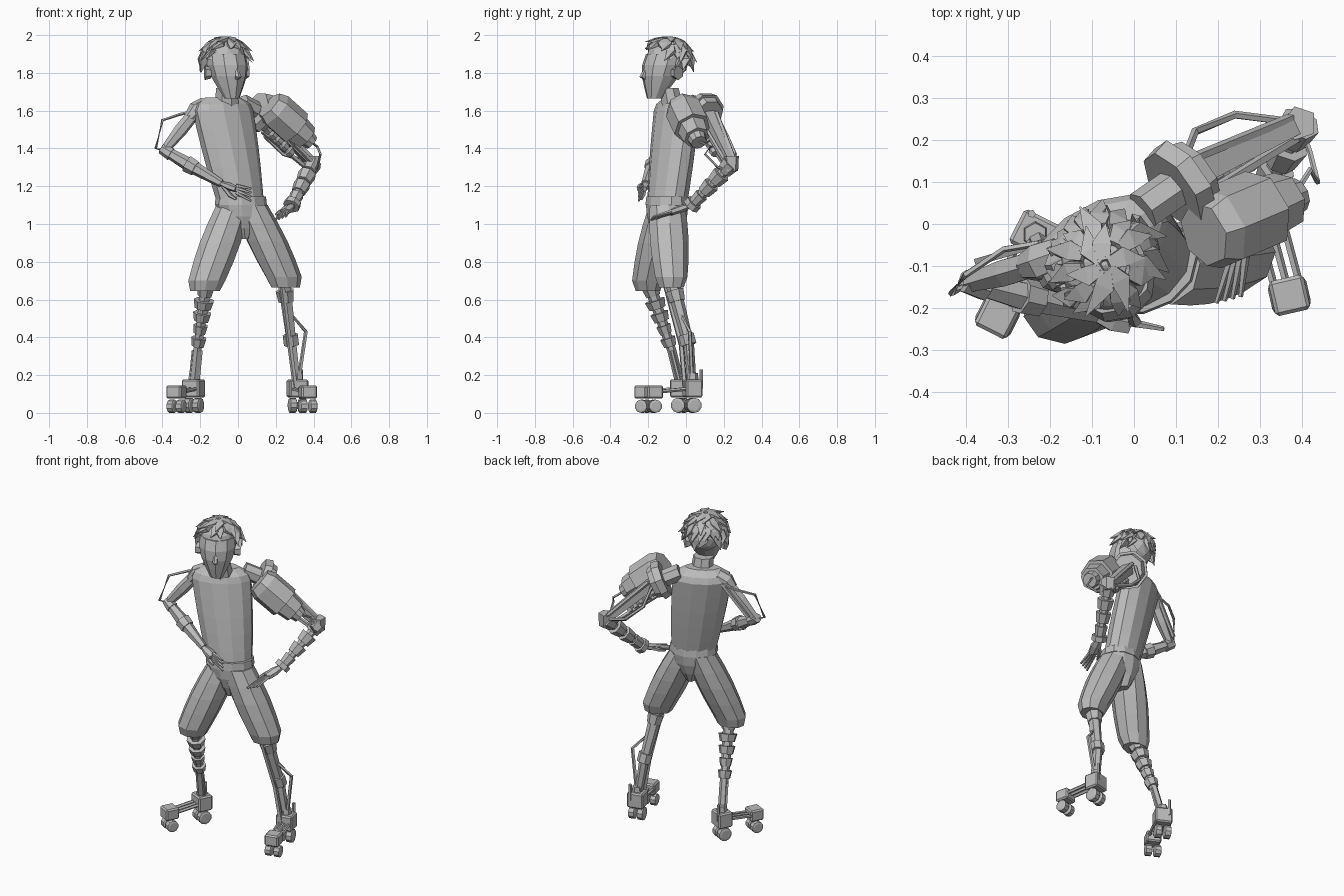
import bpy, bmesh, math, random
from mathutils import Vector, Matrix

if "Cube" in bpy.data.objects:
    bpy.data.objects.remove(bpy.data.objects["Cube"])
random.seed(4)
grey = bpy.data.materials.new("plain_grey")
grey.use_nodes = True
grey.diffuse_color = (.5, .5, .5, 1)
grey.node_tree.nodes["Principled BSDF"].inputs["Base Color"].default_value = grey.diffuse_color


def finish(name, bm):
    bmesh.ops.recalc_face_normals(bm, faces=bm.faces)
    mesh = bpy.data.meshes.new(name)
    bm.to_mesh(mesh)
    bm.free()
    mesh.materials.append(grey)
    obj = bpy.data.objects.new(name, mesh)
    bpy.context.collection.objects.link(obj)
    return obj


def skin(bm, rings):
    """Bridge rings of points and cap both ends."""
    loops = [[bm.verts.new(point) for point in ring] for ring in rings]
    count = len(loops[0])
    for lower, upper in zip(loops, loops[1:]):
        for i in range(count):
            j = (i + 1) % count
            bm.faces.new((lower[i], lower[j], upper[j], upper[i]))
    bm.faces.new(loops[0][::-1])
    bm.faces.new(loops[-1])


def circle(sides):
    angles = [math.tau * (i + .5) / sides for i in range(sides)]
    return [(math.cos(angle), math.sin(angle)) for angle in angles]


def turned(degrees):
    return Matrix.Rotation(math.radians(degrees), 3, "Z")


def stack(name, low, high, low_size, high_size, bulge=0, yaw=0, steps=4, sides=10):
    """Level ovals blended from a low to a high one, swelling midway."""
    bm = bmesh.new()
    rings = []
    for step in range(steps + 1):
        t = step / steps
        centre = Vector(low).lerp(Vector(high), t)
        size = Vector(low_size).lerp(Vector(high_size), t) * (1 + bulge * math.sin(math.pi * t))
        rings.append([centre + turned(yaw) @ Vector((size.x * c, size.y * s, 0)) for c, s in circle(sides)])
    skin(bm, rings)
    return finish(name, bm)


def add_tube(bm, points, radii, sides=6, flat=1):
    points = [Vector(point) for point in points]
    if not isinstance(radii, tuple):
        radii = [radii] * len(points)
    rings = []
    last = len(points) - 1
    for i, (point, radius) in enumerate(zip(points, radii)):
        along = (points[min(i + 1, last)] - points[max(i - 1, 0)]).normalized()
        guide = Vector((0, 0, 1)) if abs(along.z) < .9 else Vector((0, 1, 0))
        across = along.cross(guide).normalized()
        up = across.cross(along) * flat
        rings.append([point + radius * (across * c + up * s) for c, s in circle(sides)])
    skin(bm, rings)


def tube(name, points, radii, sides=6):
    bm = bmesh.new()
    add_tube(bm, points, radii, sides)
    return finish(name, bm)


def section(name, start, end, near, far, radii, sides=7):
    """Tube covering only part of the line between two joints."""
    return tube(name, [start.lerp(end, near), start.lerp(end, far)], radii, sides)


def collars(name, start, end, sizes, fill=.65):
    """Row of tapered collars between two joints."""
    bm = bmesh.new()
    for i, size in enumerate(sizes):
        ends = [start.lerp(end, (i + t) / len(sizes)) for t in (0, fill)]
        add_tube(bm, ends, (size, size * .8), 7)
    return finish(name, bm)


def hand(name, wrist, knuckle, tip, spread):
    """Palm, four fingers and a thumb."""
    bm = bmesh.new()
    add_tube(bm, (wrist, wrist.lerp(knuckle, .5), knuckle), (.02, .034, .03), flat=.6)
    for i in range(4):
        shift = spread * (i - 1.5)
        add_tube(bm, (knuckle + shift * .7, tip + shift * 1.2), (.011, .006), 5)
    add_tube(bm, (wrist, wrist.lerp(knuckle, .6) - spread * 2.5, knuckle - spread * 3), (.012, .012, .007), 5)
    finish(name, bm)


# Torso, neck and waist
chest = (-.08, -.05, 1.6)
hip = Vector((.015, -.1, 1.1))
stack("torso", hip, chest, (.13, .1), (.175, .1), .04, 28, 5, 12)
stack("shoulder_yoke", chest, (-.08, -.05, 1.67), (.175, .1), (.1, .05), .16, 28, 2, 12)
stack("neck", (-.06, -.07, 1.62), (-.06, -.09, 1.72), (.07, .06), (.06, .055), sides=8, steps=1)
stack("waistband", hip, hip + Vector((0, 0, .045)), (.142, .113), (.137, .108), 0, 22, 1, 12)
stack("trouser_seat", (.025, -.1, .92), hip, (.03, .06), (.138, .11), .15, 20, 3, 12)

# Trouser legs with gathered cuffs
right_knee = Vector((-.165, -.2, .7))
left_knee = Vector((.24, -.08, .72))
for side, knee, top, lean, yaw in (("right", right_knee, -.025, -.01, 12), ("left", left_knee, .065, .01, 25)):
    stack(f"{side}_trouser_leg", knee, (top, hip.y, hip.z), (.1, .085), (.092, .095), .15, yaw, 4, 9)
    stack(f"{side}_trouser_cuff", knee + Vector((lean, 0, -.055)), knee, (.08, .065), (.1, .085), 0, yaw, 1, 9)

# Head, nose and ears, built facing forward
parts = [stack("head", (0, -.07, 1.665), (0, 0, 1.9), (.04, .04), (.105, .11), .33, 0, 4),
         tube("nose", [(0, -.115, 1.84), (0, -.143, 1.78), (0, -.11, 1.76)], (.005, .016, .01), 5)]
for side, sign in (("left", 1), ("right", -1)):
    parts.append(tube(f"{side}_ear", [(sign * .09, 0, 1.8), (sign * .12, .01, 1.8)], (.03, .038)))

# Layered hair tufts over a skull cap, leaving the brow clear
bm = bmesh.new()
size = Vector((.112, .118, .11))
crown = Vector((0, .008, 1.87))
scalp = Matrix.Translation(crown) @ Matrix.Diagonal((*size, 1))
cap = bmesh.ops.create_icosphere(bm, subdivisions=2, radius=1, matrix=scalp)
lower_face = [v for v in cap["verts"] if v.co.z < 1.84 and v.co.y < .03]
bmesh.ops.delete(bm, geom=lower_face, context="VERTS")
for row, (count, span) in enumerate(((8, 180), (12, 250), (12, 360), (6, 360))):
    tilt = math.radians(22 * row)
    for k in range(count):
        turn = math.radians(90 + span * ((k + .5) / count - .5)) + random.uniform(-.2, .2)
        flat_way = Vector((math.cos(turn), math.sin(turn), 0))
        out = flat_way * math.cos(tilt) + Vector((0, 0, math.sin(tilt)))
        down = flat_way * math.sin(tilt) - Vector((0, 0, math.cos(tilt)))
        root = crown + out * size
        sweep = down * .9 + out * .3 + out.cross(down) * random.uniform(-.8, .3)
        tip = root + sweep * random.uniform(.045, .08)
        add_tube(bm, (root - down * .04, root + out * .006, tip), (.02, .033, .002), 4, .5)
parts.append(finish("hair", bm))
for part in parts:
    part.data.transform(Matrix.Translation((-.065, -.105, 0)) @ turned(28).to_4x4())

# Right arm: slim frame, elbow block, outer cable
shoulder = Vector((-.22, -.09, 1.6))
elbow = Vector((-.39, -.14, 1.39))
wrist = Vector((-.09, -.215, 1.215))
tube("right_shoulder", [(-.17, -.07, 1.63), shoulder, shoulder.lerp(elbow, .2)], (.045, .05, .035), 7)
tube("right_upper_arm", [shoulder, shoulder.lerp(elbow, .5), elbow], (.034, .036, .024))
back = Vector((0, .045, 0))
section("right_arm_strut", shoulder + back, elbow + back, 0, .9, .012, 4)
section("right_elbow", elbow, wrist, -.05, .12, (.028, .036))
tube("right_forearm", [elbow, elbow.lerp(wrist, .45), wrist], (.026, .038, .022))
section("right_forearm_collar", elbow, wrist, .4, .55, (.046, .042))
tube("right_arm_cable", [shoulder + back, (-.31, -.06, 1.58), (-.4, -.12, 1.55), (-.435, -.165, 1.4), elbow], .008, 5)
hand("right_hand", wrist, Vector((-.01, -.235, 1.185)), Vector((.07, -.25, 1.155)), Vector((0, 0, .018)))

# Left shoulder: stepped disc and heavy barrel
socket = Vector((.02, .03, 1.64))
disc = Vector((.15, .12, 1.57))
section("left_shoulder_joint", socket, disc, 0, 1, .05)
section("left_shoulder_disc", socket, disc, .55, .8, (.105, .115), 8)
section("left_shoulder_disc_step", socket, disc, .8, 1, (.1, .09), 8)
section("left_shoulder_peg", socket, disc, .1, .55, .03, 6)
muzzle = Vector((.38, .065, 1.44))
breech = Vector((.19, -.015, 1.61))
for name, near, far, radii in (("back", -.12, .05, (.08, .1)), ("body", .05, .6, .1), ("front", .6, .9, (.08, .07))):
    section(f"left_barrel_{name}", breech, muzzle, near, far, radii)
section("left_barrel_nozzle", breech, muzzle, .9, 1.05, (.05, .042), 10)

# Left upper arm: beam, rods, spring and cable loops
elbow = Vector((.395, .24, 1.32))
wrist = Vector((.285, .03, 1.1))
section("left_arm_beam", disc, elbow, -.05, 1, (.042, .032), 4)
for i, shift in enumerate(((0, .04, .02), (.02, -.05, -.01), (-.02, -.03, -.08))):
    shift = Vector(shift)
    tube(f"left_arm_rod_{i + 1}", [disc + shift, elbow + shift / 2], .013, 5)
below = Vector((0, -.03, -.06))
collars("left_arm_spring", disc + below, disc.lerp(elbow, .6) + below, [.03] * 5)
stub = Vector((0, 0, .04))
tube("left_elbow", [elbow + stub, elbow - stub], (.042, .038), 5)
tube("left_top_cable", [(.12, .15, 1.6), (.145, .22, 1.46), (.24, .26, 1.37), elbow], .01, 5)
tube("left_side_cable", [muzzle, (.42, .13, 1.41), (.437, .1, 1.37), (.42, .17, 1.3), elbow - stub], .007, 5)

# Left forearm: chain of collars, hand by the hip
section("left_forearm_core", elbow, wrist, 0, 1, .026)
collars("left_forearm_collars", elbow, wrist, (.05, .05, .046, .038), .75)
section("left_wrist_ring", elbow, wrist, .93, 1.03, .046)
hand("left_hand", wrist, Vector((.25, -.07, 1.065)), Vector((.225, -.18, 1.03)), Vector((.016, .004, .005)))


def foot(side, heel, toe, yaw, outer):
    """Heel and toe trucks joined by rods, each on a pair of wheels."""
    rot = turned(yaw)
    for part, spot, size, radius in (("heel", heel, Vector((.1, .09, .095)), .04),
                                     ("toe", toe, Vector((.085, .085, .07)), .035)):
        bm = bmesh.new()
        place = Matrix.Translation(spot) @ rot.to_4x4() @ Matrix.Diagonal((*size, 1))
        bmesh.ops.create_cube(bm, size=1, matrix=place)
        bmesh.ops.bevel(bm, geom=bm.edges[:], offset=.008, segments=1, affect="EDGES")
        finish(f"{side}_{part}_truck", bm)
        bm = bmesh.new()
        for across in (-1, 1):
            hub = Vector((spot.x, spot.y, radius)) + rot @ Vector((across * .027, 0, 0))
            axle = rot @ Vector((across * .02, 0, 0))
            points = (hub - axle, hub - axle * .8, hub + axle * .8, hub + axle)
            add_tube(bm, points, (radius * .8, radius, radius, radius * .7), 10)
        finish(f"{side}_{part}_wheels", bm)
    for sign in (-1, 0, 1):
        shift = rot @ Vector((sign * .03, 0, 0))
        tube(f"{side}_foot_rod", [heel + shift, toe + shift], .01, 5)
    pin = heel + rot @ Vector((outer * .03, .04, 0))
    tube(f"{side}_heel_pin", [pin, pin + Vector((0, 0, .1))], .01, 5)
    tube(f"{side}_ankle", [heel, heel + Vector((0, 0, .08))], (.036, .028))


right_heel = Vector((-.235, -.025, .13))
left_heel = Vector((.315, .035, .13))
foot("right", right_heel, Vector((-.325, -.22, .11)), -27, -1)
foot("left", left_heel, Vector((.37, -.17, .11)), 13, 1)

# Right shin: banded collars and ankle rods
calf = Vector((-.215, -.075, .33))
tube("right_shin_core", [right_knee, calf, right_heel], (.034, .024, .025))
collars("right_shin_collars", right_knee.lerp(calf, .1), calf, (.048, .056, .05, .04, .042))
for sign in (-1, 1):
    shift = Vector((sign * .02, 0, 0))
    tube("right_ankle_rod", [calf + shift, right_heel + shift], .01, 5)

# Left shin: twin bars with a bent outer rod
calf = Vector((.285, .015, .36))
tube("left_shin", [left_knee, calf, left_heel], (.04, .028, .022))
section("left_shin_collar", left_knee, calf, .85, 1, .042)
section("left_knee_collar", left_knee, calf, .2, .36, (.05, .042))
front = Vector((-.01, -.04, 0))
tube("left_shin_bar", [left_knee + front, calf + front, left_heel + front], .014, 5)
tube("left_outer_rod", [left_knee.lerp(calf, .5), (.36, .02, .43), left_heel], .011, 5)
